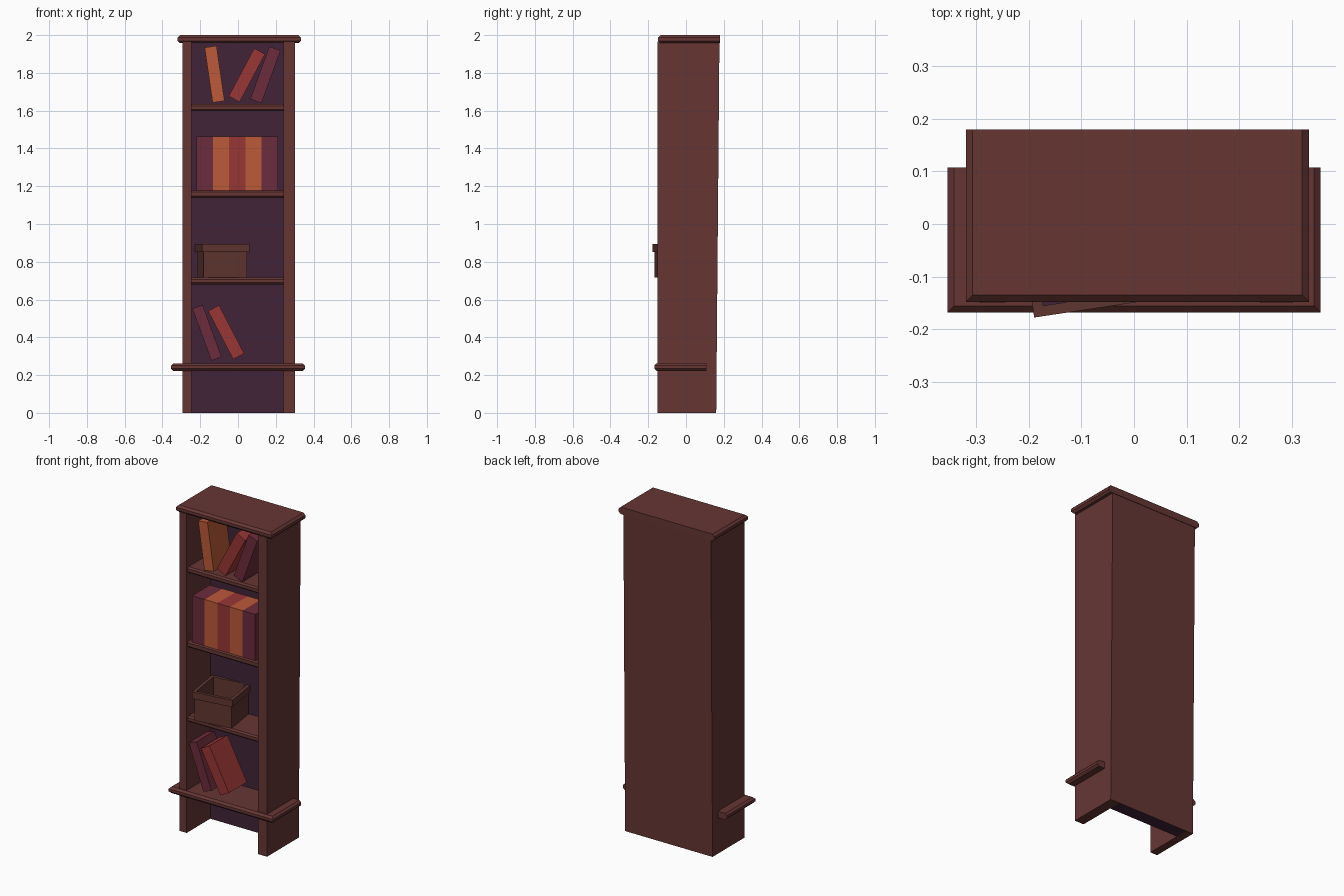
import bpy, bmesh, math
from mathutils import Matrix, Vector

if "Cube" in bpy.data.objects:
    bpy.data.objects.remove(bpy.data.objects["Cube"])


def material(name, rgb):
    m = bpy.data.materials.new(name)
    m.diffuse_color = (*rgb, 1)
    m.use_nodes = True
    m.node_tree.nodes["Principled BSDF"].inputs["Base Color"].default_value = m.diffuse_color
    return m


WOOD = material("reddish wood", (.133, .037, .034))
DARK = material("dark purple", (.053, .017, .040))
ORANGE = material("orange", (.50, .10, .040))
RED = material("red", (.314, .037, .035))
PLUM = material("plum", (.152, .025, .045))
BROWN = material("box brown", (.113, .036, .029))


def cube(x0, x1, y0, y1, z0, z1):
    bm = bmesh.new()
    bmesh.ops.create_cube(bm, size=1)
    for v in bm.verts:
        v.co = Vector(((x0, x1)[v.co.x > 0], (y0, y1)[v.co.y > 0], (z0, z1)[v.co.z > 0]))
    return bm


def finish(bm, name, *mats):
    bmesh.ops.recalc_face_normals(bm, faces=bm.faces)
    me = bpy.data.meshes.new(name)
    bm.to_mesh(me)
    bm.free()
    for m in mats:
        me.materials.append(m)
    ob = bpy.data.objects.new(name, me)
    bpy.context.collection.objects.link(ob)
    return ob


def tapered(bm):
    # the back leans outward towards the top
    for v in bm.verts:
        if v.co.y > .15 and v.co.z > 1:
            v.co.y = .177
    return bm


def moulding(name, x0, x1, y0, y1, z0, z1, bevel, sides=True):
    # board with chamfered front and side edges and a square back
    bm = cube(x0, x1, y0, y1, z0, z1)
    edges = []
    for e in bm.edges:
        a, b = e.verts
        if abs(a.co.z - b.co.z) > 1e-5 or min(a.co.y, b.co.y) > y1 - 1e-5:
            continue
        if sides or max(a.co.y, b.co.y) < y0 + 1e-5:
            edges.append(e)
    bmesh.ops.bevel(bm, geom=edges, offset=bevel, segments=1, affect='EDGES')
    return finish(bm, name, WOOD)


# Case: side panels and thick back with a dark inner face
finish(tapered(cube(-.293, -.245, -.15, .16, 0, 1.965)), "left_side", WOOD)
finish(tapered(cube(.24, .303, -.15, .16, 0, 1.965)), "right_side", WOOD)
bm = tapered(cube(-.245, .24, .08, .16, 0, 1.965))
bm.normal_update()
for f in bm.faces:
    f.material_index = 0 if f.normal.y > .5 else 1
finish(bm, "back_panel", WOOD, DARK)

# Cornice, base ledge and shelves
moulding("cornice", -.32, .333, -.148, .18, 1.957, 2.0, .013)
moulding("base_ledge", -.355, .355, -.168, .108, .222, .262, .012)
for i, (z0, z1) in enumerate([(.68, .716), (1.138, 1.178), (1.597, 1.634)]):
    moulding(f"shelf_{i + 1}", -.25, .245, -.14, .09, z0, z1, .009, sides=False)


# Books: centre x, centre z, thickness, height, lean to the right in degrees
def book(name, x, z, w, h, lean, mat):
    bm = cube(-w / 2, w / 2, -.135, .04, -h / 2, h / 2)
    bm.transform(Matrix.Translation((x, 0, z)) @ Matrix.Rotation(math.radians(lean), 4, 'Y'))
    finish(bm, name, mat)


book("top_book_1", -.124, 1.793, .064, .295, -8.3, ORANGE)
book("top_book_2", .047, 1.788, .066, .288, 28, RED)
book("top_book_3", .145, 1.790, .064, .296, 20, PLUM)
book("low_book_1", -.164, .424, .058, .293, -20, PLUM)
book("low_book_2", -.063, .427, .066, .288, -27.5, RED)
for i, mat in enumerate([PLUM, ORANGE, RED, ORANGE, PLUM]):
    book(f"row_book_{i + 1}", -.176 + i * .0862, 1.32, .0862, .286, 0, mat)

# Open storage box with a wider rim, turned slightly
W, D = .253, .25
bm = cube(.01, W - .01, .01, D - .01, .716, .853)
rim = cube(0, W, 0, D, .853, .895)
tmp = bpy.data.meshes.new("rim_tmp")
rim.to_mesh(tmp)
rim.free()
bm.from_mesh(tmp)
bpy.data.meshes.remove(tmp)
bm.normal_update()
top = [f for f in bm.faces if f.normal.z > .9 and f.calc_center_median().z > .89]
bmesh.ops.inset_region(bm, faces=top, thickness=.028)
# sink the opening: bottom of the rim and top of the body are removed first
inner = top[0]
hidden = [f for f in bm.faces if abs(f.calc_center_median().z - .853) < 1e-4]
bmesh.ops.delete(bm, geom=hidden, context='FACES_ONLY')
res = bmesh.ops.extrude_discrete_faces(bm, faces=[inner])
for f in res['faces']:
    bmesh.ops.translate(bm, vec=(0, 0, -.16), verts=f.verts)
for f in bm.faces:
    c = f.calc_center_median()
    if .027 < c.x < W - .027 and .027 < c.y < D - .027 and .72 < c.z < .89:
        f.material_index = 1
bm.transform(Matrix.Translation((-.19, -.178, 0)) @ Matrix.Rotation(math.radians(8.5), 4, 'Z'))
# ledge under the rim
finish(bm, "storage_box", BROWN, DARK)
bm = cube(.01, W - .01, .01, D - .01, .853, .8535)
bmesh.ops.delete(bm, geom=list(bm.verts), context='VERTS')
outer = [(0, 0), (W, 0), (W, D), (0, D)]
a = [bm.verts.new((x, y, .853)) for x, y in outer]
b = [bm.verts.new((min(max(x, .01), W - .01), min(max(y, .01), D - .01), .853)) for x, y in outer]
for i in range(4):
    j = (i + 1) % 4
    bm.faces.new((a[i], b[i], b[j], a[j]))
bm.transform(Matrix.Translation((-.19, -.178, 0)) @ Matrix.Rotation(math.radians(8.5), 4, 'Z'))
finish(bm, "box_rim_underside", BROWN)
